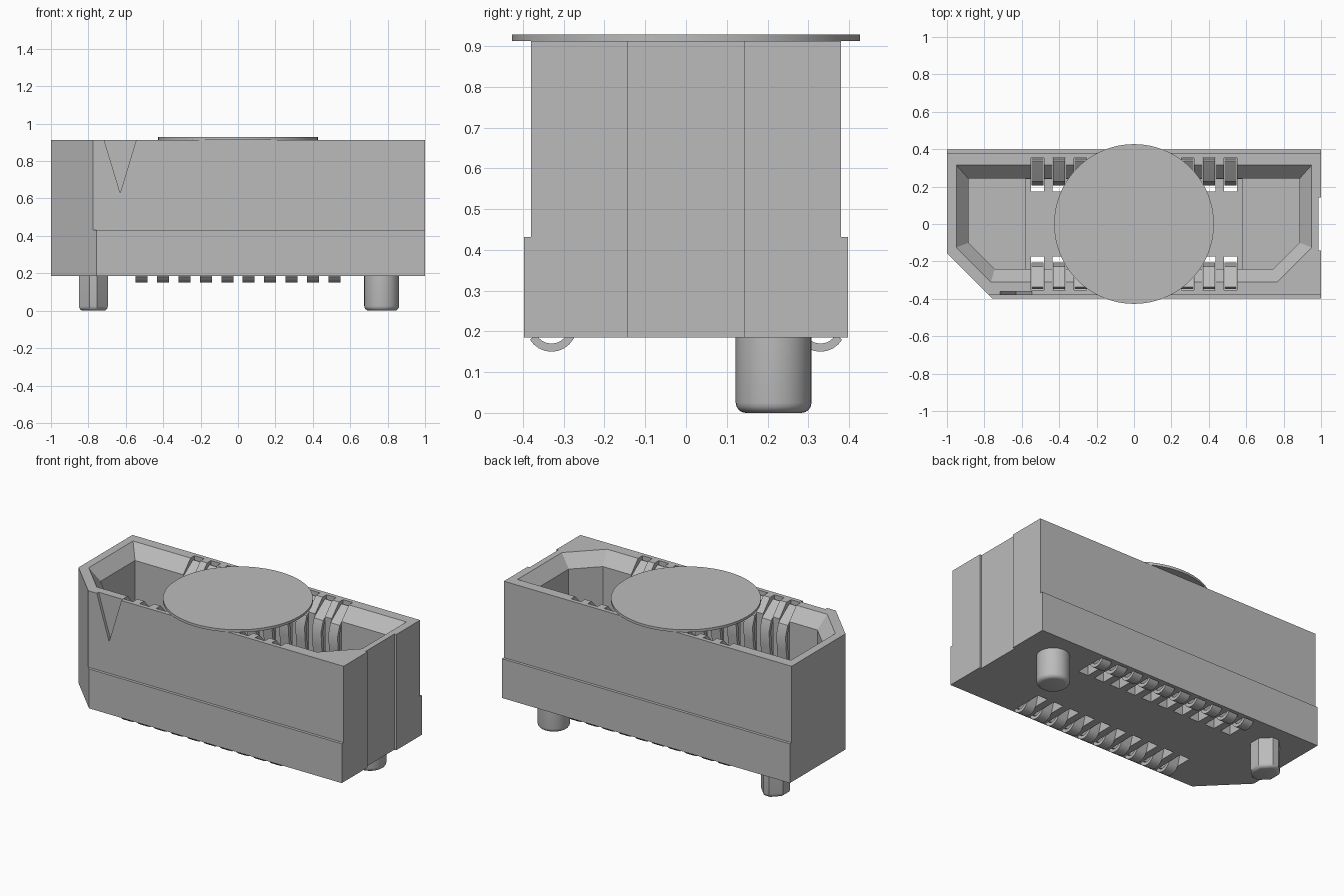
import bpy, bmesh, math

if "Cube" in bpy.data.objects:
    bpy.data.objects.remove(bpy.data.objects["Cube"])

grey = bpy.data.materials.new("light_grey")
grey.diffuse_color = (0.5, 0.5, 0.5, 1)
grey.use_nodes = True
grey.node_tree.nodes["Principled BSDF"].inputs["Base Color"].default_value = grey.diffuse_color


def make(name, bm):
    bmesh.ops.recalc_face_normals(bm, faces=bm.faces[:])
    mesh = bpy.data.meshes.new(name)
    bm.to_mesh(mesh)
    bm.free()
    mesh.materials.append(grey)
    ob = bpy.data.objects.new(name, mesh)
    bpy.context.collection.objects.link(ob)
    return ob


def loft(bm, loops):
    """Closed solid through a stack of equally long point loops."""
    rings = [[bm.verts.new(p) for p in loop] for loop in loops]
    n = len(rings[0])
    for a, b in zip(rings, rings[1:]):
        for i in range(n):
            j = (i + 1) % n
            bm.faces.new((a[i], a[j], b[j], b[i]))
    bm.faces.new(rings[0][::-1])
    bm.faces.new(rings[-1])


def level(outline, z):
    return [(x, y, z) for x, y in outline]


def box(bm, x0, x1, y0, y1, z0, z1):
    o = [(x0, y0), (x1, y0), (x1, y1), (x0, y1)]
    loft(bm, [level(o, z0), level(o, z1)])


def smooth(ob, angle=30):
    bpy.ops.object.select_all(action='DESELECT')
    ob.select_set(True)
    bpy.context.view_layer.objects.active = ob
    bpy.ops.object.shade_smooth_by_angle(angle=math.radians(angle))


def cut(ob, bm):
    cutter = make("cutter", bm)
    cutter.hide_render = True
    mod = ob.modifiers.new("cut", 'BOOLEAN')
    mod.operation, mod.solver, mod.object = 'DIFFERENCE', 'EXACT', cutter
    bpy.context.view_layer.objects.active = ob
    bpy.ops.object.modifier_apply(modifier=mod.name)
    bpy.data.objects.remove(cutter)


BASE, STEP, TOP = 0.185, 0.432, 0.912
XS = [-0.516 + i * 1.032 / 9 for i in range(10)]

# Housing block with one clipped corner
outline = [(-1, -0.155), (-0.757, -0.398), (1, -0.398), (1, 0.398), (-1, 0.398)]
bm = bmesh.new()
loft(bm, [level(outline, BASE), level(outline, TOP)])
housing = make("housing", bm)

# Shoulders along front and back, and shallow recess in the right end
bm = bmesh.new()
box(bm, -1.1, 1.1, -0.5, -0.38, STEP, 1.0)
box(bm, -1.1, 1.1, 0.38, 0.5, STEP, 1.0)
box(bm, 0.987, 1.1, -0.143, 0.143, 0.1, 1.05)
cut(housing, bm)

# Triangular marker notch in the front
bm = bmesh.new()
tri = [(-0.63, 0.63), (-0.53, 0.96), (-0.73, 0.96)]
loft(bm, [[(x, y, z) for x, z in tri] for y in (-0.45, -0.362)])
cut(housing, bm)

# Cavity with a sloped lead-in
rim = [(-0.95, 0.315), (-0.95, -0.125), (-0.765, -0.31),
       (0.765, -0.31), (0.95, -0.125), (0.95, 0.315)]
well = [(-0.885, 0.242), (-0.885, -0.1), (-0.745, -0.24),
        (0.745, -0.24), (0.885, -0.1), (0.885, 0.242)]
bm = bmesh.new()
loft(bm, [level(well, 0.36), level(well, 0.835), level(rim, TOP), level(rim, 1.0)])
cut(housing, bm)

# Lower middle floor
bm = bmesh.new()
box(bm, -0.58, 0.58, -0.2405, 0.2405, 0.3, 0.5)
cut(housing, bm)

# Contact slots through walls and floor
bm = bmesh.new()
for x in XS:
    for s in (-1, 1):
        y0, y1 = sorted((s * 0.175, s * 0.354))
        box(bm, x - 0.034, x + 0.034, y0, y1, 0.1, 1.05)
cut(housing, bm)

# Spring contacts: bent strips with a curved foot
path = [(0.33 + 0.052 * math.cos(a), 0.212 + 0.052 * math.sin(a))
        for a in [math.radians(-30 - 15 * i) for i in range(9)]]
path += [(0.262, 0.26), (0.25, 0.45), (0.222, 0.66), (0.215, 0.75),
         (0.235, 0.81), (0.29, 0.85), (0.342, 0.885)]
HALF = 0.01


def strip_section(pts):
    left, right = [], []
    for i, (y, z) in enumerate(pts):
        a, b = pts[max(i - 1, 0)], pts[min(i + 1, len(pts) - 1)]
        dy, dz = b[0] - a[0], b[1] - a[1]
        d = math.hypot(dy, dz)
        left.append((y - dz / d * HALF, z + dy / d * HALF))
        right.append((y + dz / d * HALF, z - dy / d * HALF))
    return left + right[::-1]


section = strip_section(path)
for side, s in (("front", -1), ("back", 1)):
    bm = bmesh.new()
    for x in XS:
        loft(bm, [[(x + w, s * y, z) for y, z in section] for w in (-0.032, 0.032)])
    smooth(make(side + "_contacts", bm))


# Locating pegs with rounded tips
def peg(name, cx, cy, shape):
    r = 0.025
    loops = []
    for i in range(5):
        a = math.radians(90 * i / 4)
        k = 1 - r * (1 - math.sin(a)) / 0.093
        loops.append([(cx + x * k, cy + y * k, r * (1 - math.cos(a)) if i else 0.0)
                      for x, y in shape])
    # tip curve: flat end at z = 0 blending to the full section
    loops[-1] = level([(cx + x, cy + y) for x, y in shape], r)
    loops.append(level([(cx + x, cy + y) for x, y in shape], BASE + 0.01))
    bm = bmesh.new()
    loft(bm, loops)
    smooth(make(name, bm), 35)


circle = [(0.093 * math.cos(math.tau * i / 32), 0.093 * math.sin(math.tau * i / 32))
          for i in range(32)]
diamond = [(0.02, -0.093), (0.077, -0.035), (0.077, 0.035), (0.02, 0.093),
           (-0.02, 0.093), (-0.077, 0.035), (-0.077, -0.035), (-0.02, -0.093)]
peg("round_peg", 0.768, 0.215, circle)
peg("diamond_peg", -0.773, 0.215, diamond)

# Pick-up disc on top
bm = bmesh.new()
disc = [(0.427 * math.cos(math.tau * i / 64), 0.427 * math.sin(math.tau * i / 64))
        for i in range(64)]
loft(bm, [level(disc, TOP), level(disc, 0.928)])
smooth(make("pickup_disc", bm))
